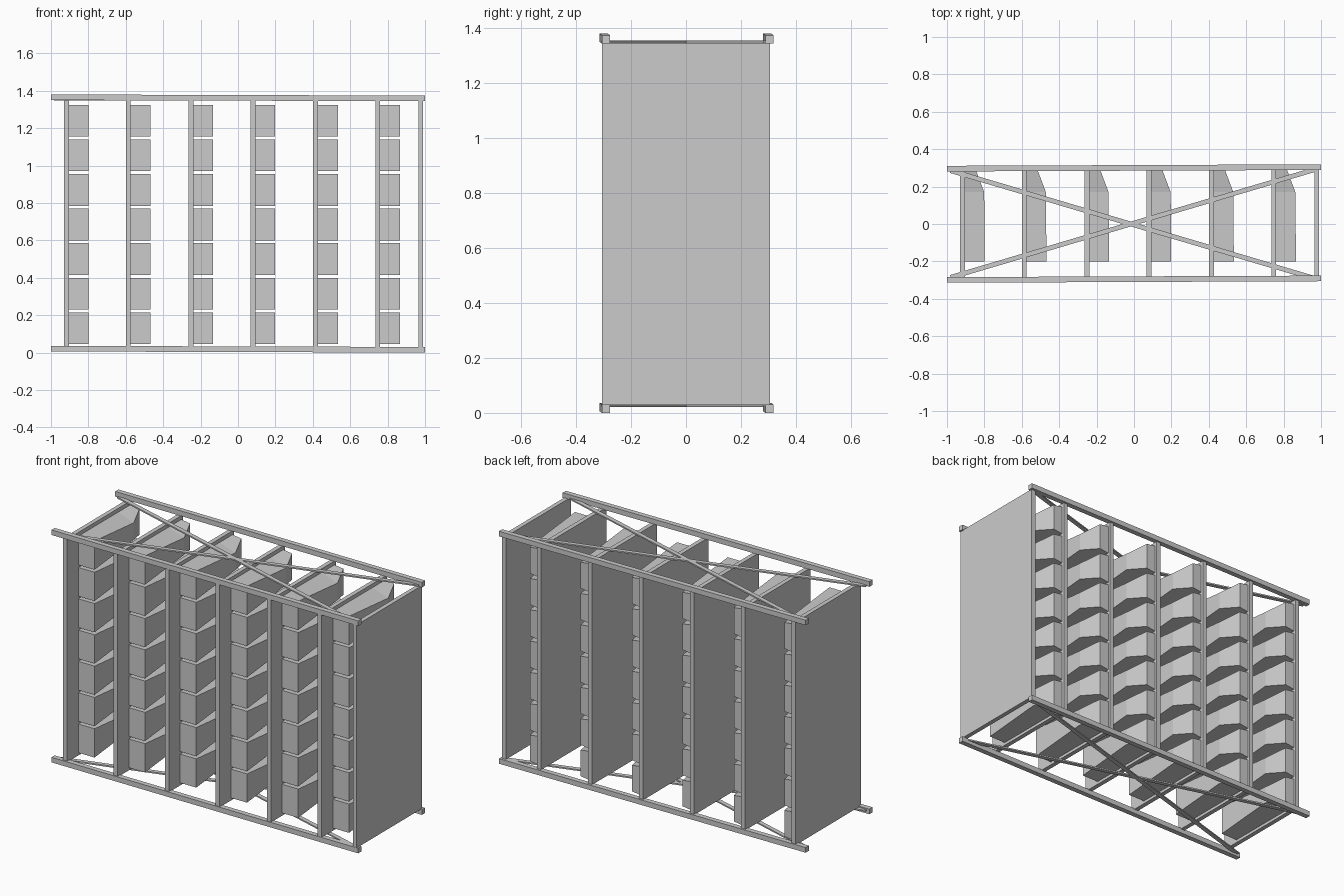
import bpy
import bmesh
from mathutils import Vector

if "Cube" in bpy.data.objects:
    bpy.data.objects.remove(bpy.data.objects["Cube"], do_unlink=True)

# One plain grey for the whole rack
grey = bpy.data.materials.new("light_grey")
grey.use_nodes = True
grey.diffuse_color = (0.6, 0.6, 0.6, 1)
grey.node_tree.nodes["Principled BSDF"].inputs["Base Color"].default_value = (0.6, 0.6, 0.6, 1)


def finish(name, bm):
    bmesh.ops.recalc_face_normals(bm, faces=bm.faces)
    mesh = bpy.data.meshes.new(name)
    bm.to_mesh(mesh)
    bm.free()
    mesh.materials.append(grey)
    obj = bpy.data.objects.new(name, mesh)
    bpy.context.collection.objects.link(obj)
    return obj


def box(name, centre, size):
    bm = bmesh.new()
    bmesh.ops.create_cube(bm, size=1)
    bmesh.ops.scale(bm, vec=size, verts=bm.verts)
    obj = finish(name, bm)
    obj.location = centre
    return obj


def beam(name, start, end, width, height):
    a, b = Vector(start), Vector(end)
    obj = box(name, (a + b) / 2, ((b - a).length, width, height))
    obj.rotation_euler = (b - a).to_track_quat('X', 'Z').to_euler()
    return obj


def bin_body(name, x, z):
    # Lofted from a full front to a pinched shoulder and a narrow back
    sections = [(-0.20, 0.108, 0.0), (0.17, 0.105, 0.035), (0.29, 0.06, 0.008)]
    half = 0.085
    bm = bmesh.new()
    rings = []
    for y, width, pinch in sections:
        corners = [(0, -half), (width, -half + pinch), (width, half - pinch), (0, half)]
        rings.append([bm.verts.new((cx, y, cz)) for cx, cz in corners])
    for r, s in zip(rings, rings[1:]):
        for i in range(4):
            j = (i + 1) % 4
            bm.faces.new((r[i], r[j], s[j], s[i]))
    bm.faces.new(rings[0])
    bm.faces.new(rings[-1])
    obj = finish(name, bm)
    obj.location = (x, 0, z)


# Upright panels, with a column of bins beside all but the last
panels = [-0.917, -0.587, -0.252, 0.08, 0.415, 0.747, 0.977]
for n, x in enumerate(panels):
    box(f"upright_panel_{n + 1}", (x, 0, 0.688), (0.026, 0.61, 1.318))
    if n < 6:
        for row in range(7):
            bin_body(f"bin_{n + 1}_{row + 1}", x + 0.011, 0.13 + row * 0.185)

# Long rails and crossed braces, at the bottom and the top
for level, z, brace_z in (("bottom", 0.018, 0.025), ("top", 1.362, 1.351)):
    for side, y in (("front", -0.295), ("back", 0.3)):
        beam(f"{level}_{side}_rail", (-1, y - 0.004, z + 0.003), (1, y + 0.004, z - 0.003), 0.03, 0.03)
    for n, s in enumerate((1, -1)):
        beam(f"{level}_brace_{n + 1}", (-0.98, -0.285 * s, brace_z), (0.98, 0.295 * s, brace_z), 0.025, 0.008)
